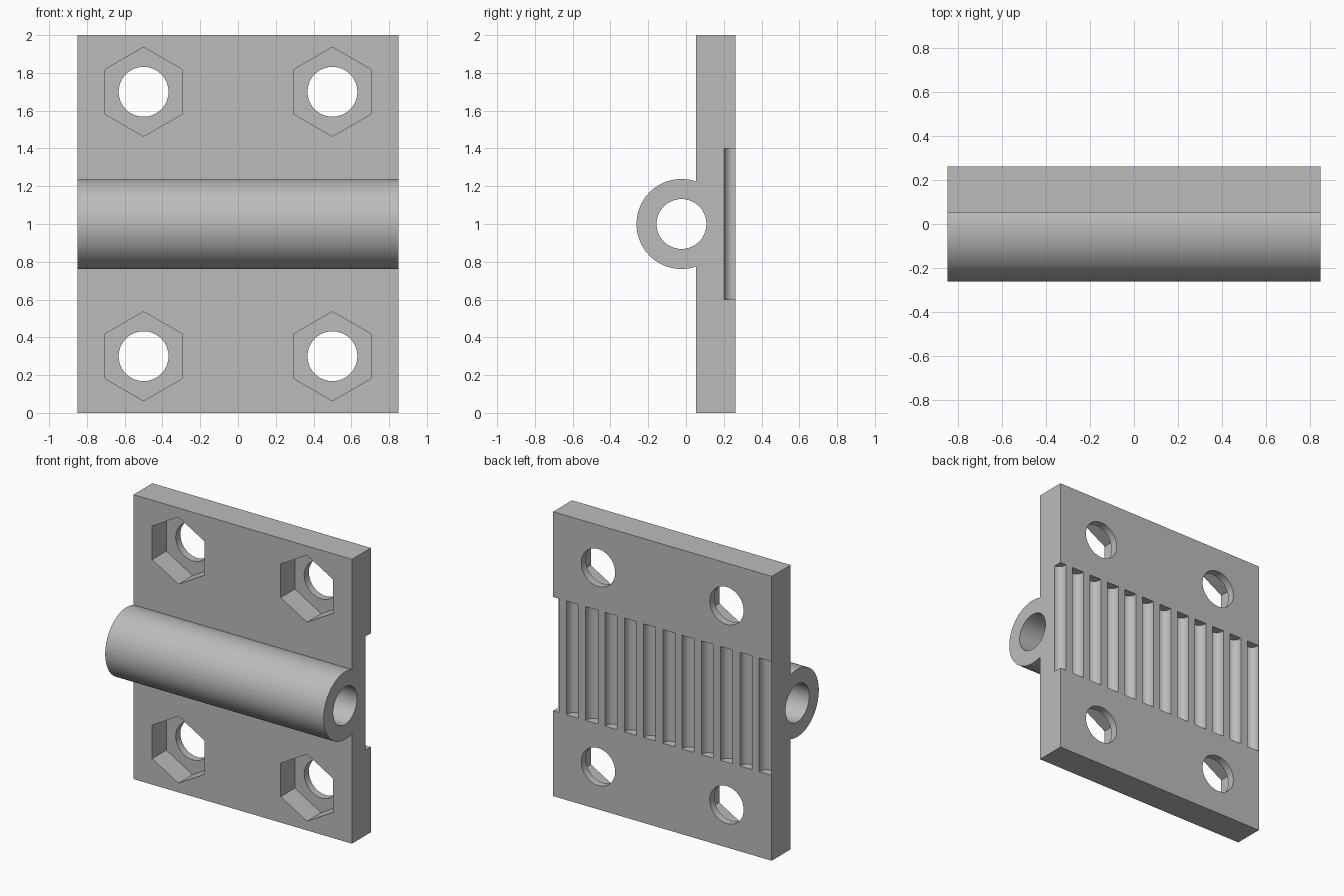
import bpy, bmesh, math
from mathutils import Vector

cube = bpy.data.objects.get("Cube")
if cube:
    bpy.data.objects.remove(cube, do_unlink=True)

HALF_W = 0.85                       # half width of the plate
FRONT, BACK = 0.052, 0.262          # plate faces in y
AXIS_Y, BARREL_R, BORE_R = -0.024, 0.238, 0.132
HOLE_R, HEX_R, HEX_FLOOR = 0.132, 0.236, 0.21
PITCH, GROOVE_R, GROOVE_DEPTH = 0.15, 0.047, 0.06

grey = bpy.data.materials.new("light grey")
grey.use_nodes = True
color = (0.5, 0.5, 0.5, 1)
grey.diffuse_color = color
grey.node_tree.nodes["Principled BSDF"].inputs["Base Color"].default_value = color


def arc(cx, cy, r, start, end, steps):
    """Points along an arc, both ends included."""
    return [(cx + r * math.cos(start + (end - start) * i / steps),
             cy + r * math.sin(start + (end - start) * i / steps))
            for i in range(steps + 1)]


def prism(bm, points, place, sweep):
    """Extrude a flat profile, mapped into space by place, along sweep."""
    face = bm.faces.new([bm.verts.new(place(a, b)) for a, b in points])
    grown = bmesh.ops.extrude_face_region(bm, geom=[face], use_keep_orig=True)
    top = [v for v in grown["geom"] if isinstance(v, bmesh.types.BMVert)]
    bmesh.ops.translate(bm, verts=top, vec=Vector(sweep))


def finish(bm, name):
    bmesh.ops.recalc_face_normals(bm, faces=bm.faces)
    mesh = bpy.data.meshes.new(name)
    bm.to_mesh(mesh)
    bm.free()
    mesh.materials.append(grey)
    obj = bpy.data.objects.new(name, mesh)
    bpy.context.collection.objects.link(obj)
    return obj


def along_x(x):
    return lambda y, z: (x, y, z)


def along_y(y):
    return lambda x, z: (x, y, z)


# Plate and hinge barrel as a single side profile
bm = bmesh.new()
joint = math.acos((FRONT - AXIS_Y) / BARREL_R)
side = [(FRONT, 0), (BACK, 0), (BACK, 2), (FRONT, 2)]
side += arc(AXIS_Y, 1, BARREL_R, joint, 2 * math.pi - joint, 72)
prism(bm, side, along_x(-HALF_W), (2 * HALF_W, 0, 0))
body = finish(bm, "hinge_clamp_plate")

# Barrel bore, screw holes and belt tooth grooves
screws = [(x, z) for x in (-0.5, 0.5) for z in (0.3, 1.7)]
bm = bmesh.new()
bore = arc(AXIS_Y, 1, BORE_R, 0, 2 * math.pi, 64)[:-1]
prism(bm, bore, along_x(-1), (2, 0, 0))
for x, z in screws:
    hole = arc(x, z, HOLE_R, 0, 2 * math.pi, 48)[:-1]
    prism(bm, hole, along_y(-0.1), (0, 0.5, 0))
for i in range(12):
    x = HALF_W - i * PITCH
    floor = arc(x, BACK - GROOVE_DEPTH + GROOVE_R, GROOVE_R, math.pi, 2 * math.pi, 20)
    groove = floor + [(x + GROOVE_R, BACK + 0.1), (x - GROOVE_R, BACK + 0.1)]
    prism(bm, groove, lambda a, b: (a, b, 0.6), (0, 0, 0.8))
round_cutter = finish(bm, "hole_and_groove_cutter")

# Hexagonal nut pockets in the front
bm = bmesh.new()
for x, z in screws:
    hexagon = arc(x, z, HEX_R, math.pi / 2, 2.5 * math.pi, 6)[:-1]
    prism(bm, hexagon, along_y(-0.1), (0, HEX_FLOOR + 0.1, 0))
hex_cutter = finish(bm, "nut_pocket_cutter")

# Apply the cuts, then drop the cutters
bpy.ops.object.select_all(action='DESELECT')
bpy.context.view_layer.objects.active = body
body.select_set(True)
for cutter in (round_cutter, hex_cutter):
    cutter.hide_render = True
    mod = body.modifiers.new(cutter.name, 'BOOLEAN')
    mod.operation = 'DIFFERENCE'
    mod.solver = 'EXACT'
    mod.object = cutter
    bpy.ops.object.modifier_apply(modifier=mod.name)
    bpy.data.objects.remove(cutter, do_unlink=True)

bpy.ops.object.shade_smooth_by_angle(angle=math.radians(25))
